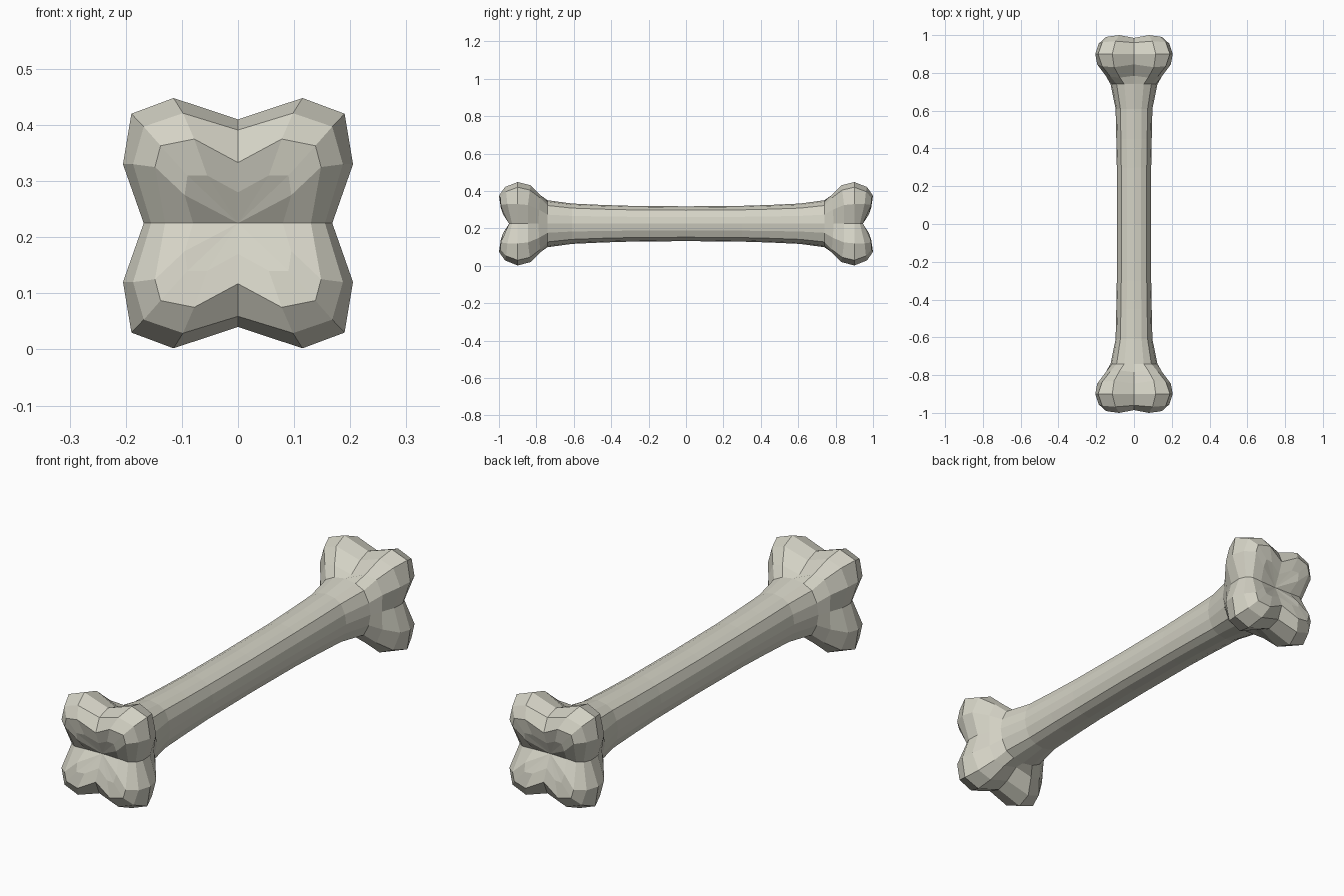
import bpy, bmesh

if "Cube" in bpy.data.objects:
    bpy.data.objects.remove(bpy.data.objects["Cube"])

ZC = 0.225  # height of the bone's axis

bone_mat = bpy.data.materials.new("pale bone")
bone_mat.diffuse_color = (0.66, 0.65, 0.56, 1)
bone_mat.use_nodes = True
bone_mat.node_tree.nodes["Principled BSDF"].inputs["Base Color"].default_value = bone_mat.diffuse_color

# Quarter cross-sections (x, z from the axis), top to side
shaft = [(0, .93), (.38, .87), (.68, .72), (.86, .36), (.92, 0)]
knob = [(0, .185), (.115, .223), (.19, .195), (.205, .105), (.168, 0)]


def scaled(prof, y, sx, sz):
    return [(x * sx, y, z * sz) for x, z in prof]


# Half of the bone, from the middle of the shaft to the end
half = [
    scaled(shaft, 0, .099, .1),
    scaled(shaft, .3, .099, .103),
    scaled(shaft, .45, .102, .108),
    scaled(shaft, .61, .106, .116),
    scaled(shaft, .74, .135, .135),
    [(0, .785, .125), (.075, .775, .15), (.125, .78, .138), (.15, .785, .075), (.145, .79, 0)],
    [(0, .845, .165), (.105, .83, .205), (.168, .835, .18), (.195, .845, .1), (.165, .845, 0)],
    scaled(knob, .9, 1, 1),
    [(0, .96, .166), (.098, .968, .196), (.168, .962, .172), (.187, .955, .105), (.155, .93, 0)],
    [(0, .985, .108), (.078, 1, .15), (.138, .992, .138), (.148, .99, .1), (.13, .946, 0)],
    [(0, .965, .055), (.055, .985, .085), (.09, .99, .085), (.095, .978, .05), (.08, .943, 0)],
]


def full_ring(q, sy):
    right = q + [(x, y, -z) for x, y, z in q[-2::-1]]
    ring = right + [(-x, y, z) for x, y, z in right[-2:0:-1]]
    return [(x, y * sy, z + ZC) for x, y, z in ring]


# Loft all the rings and close both dimpled ends
bm = bmesh.new()
rings = [full_ring(q, -1) for q in half[:0:-1]] + [full_ring(q, 1) for q in half]
rows = [[bm.verts.new(p) for p in r] for r in rings]
n = len(rows[0])
for a, b in zip(rows, rows[1:]):
    for i in range(n):
        j = (i + 1) % n
        bm.faces.new((a[i], a[j], b[j], b[i]))
for row, y in ((rows[0], -.94), (rows[-1], .94)):
    c = bm.verts.new((0, y, ZC))
    for i in range(n):
        bm.faces.new((row[i], row[(i + 1) % n], c))
bmesh.ops.recalc_face_normals(bm, faces=bm.faces)

me = bpy.data.meshes.new("bone")
bm.to_mesh(me)
bm.free()
me.materials.append(bone_mat)
ob = bpy.data.objects.new("bone", me)
bpy.context.collection.objects.link(ob)
